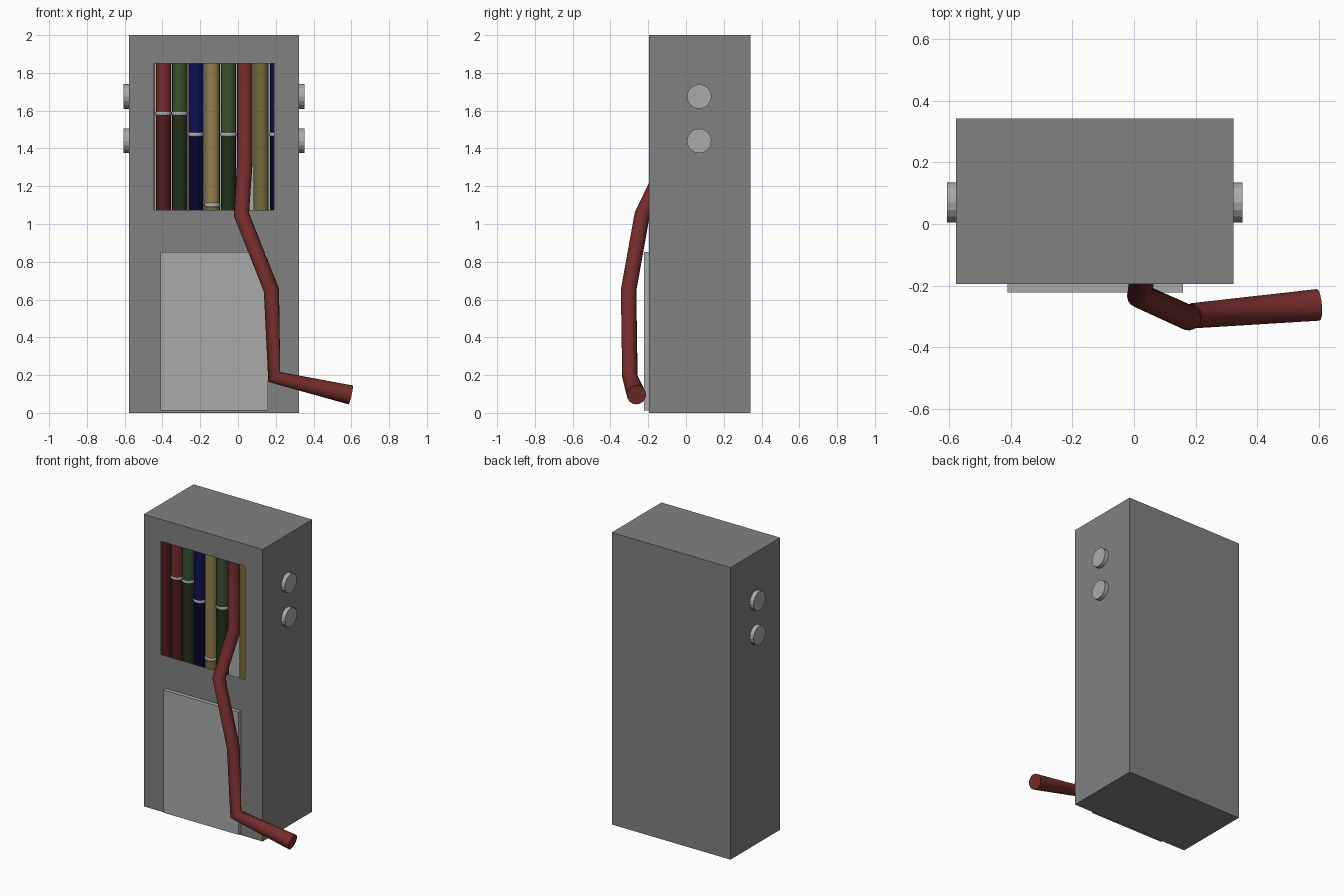
import bpy, bmesh, math
from mathutils import Matrix, Vector

if "Cube" in bpy.data.objects:
    bpy.data.objects.remove(bpy.data.objects["Cube"])


def material(name, rgb):
    m = bpy.data.materials.new(name)
    m.diffuse_color = (*rgb, 1)
    m.use_nodes = True
    m.node_tree.nodes["Principled BSDF"].inputs["Base Color"].default_value = m.diffuse_color
    return m


GREY = material("cabinet grey", (0.22, 0.22, 0.22))
LIGHT = material("light grey", (0.40, 0.40, 0.40))
BRIGHT = {"red": material("red", (0.18, 0.026, 0.026)),
          "green": material("green", (0.042, 0.085, 0.026)),
          "blue": material("blue", (0.005, 0.005, 0.085)),
          "yellow": material("yellow", (0.29, 0.21, 0.075))}
DARK = {"red": material("dark red", (0.085, 0.012, 0.012)),
        "green": material("dark green", (0.016, 0.032, 0.010)),
        "blue": material("dark blue", (0.002, 0.002, 0.028)),
        "yellow": material("dark yellow", (0.19, 0.145, 0.045))}


def add_object(name, bm, mat, smooth=False):
    me = bpy.data.meshes.new(name)
    bm.to_mesh(me)
    bm.free()
    ob = bpy.data.objects.new(name, me)
    bpy.context.collection.objects.link(ob)
    me.materials.append(mat)
    if smooth:
        bpy.ops.object.select_all(action='DESELECT')
        ob.select_set(True)
        bpy.context.view_layer.objects.active = ob
        bpy.ops.object.shade_smooth_by_angle(angle=math.radians(40))
    return ob


def box(name, lo, hi, mat):
    lo, hi = Vector(lo), Vector(hi)
    bm = bmesh.new()
    bmesh.ops.create_cube(bm, size=1, matrix=Matrix.Translation((lo + hi) / 2)
                          @ Matrix.Diagonal((*(hi - lo), 1)))
    return add_object(name, bm, mat)


def cylinder(name, centre, radius, length, mat, axis='Z', sides=16, smooth=True):
    rot = Matrix.Rotation(math.pi / 2, 4, 'Y') if axis == 'X' else Matrix()
    bm = bmesh.new()
    bmesh.ops.create_cone(bm, cap_ends=True, segments=sides, radius1=radius,
                          radius2=radius, depth=length,
                          matrix=Matrix.Translation(centre) @ rot)
    return add_object(name, bm, mat, smooth)


# Cabinet shell, its front face left open as a window
X0, X1, Y0, Y1, H = -0.577, 0.323, -0.195, 0.342, 2.0
bm = bmesh.new()
bmesh.ops.create_cube(bm, size=1,
                      matrix=Matrix.Translation(((X0 + X1) / 2, (Y0 + Y1) / 2, H / 2))
                      @ Matrix.Diagonal((X1 - X0, Y1 - Y0, H, 1)))
front = min(bm.faces, key=lambda f: f.calc_center_median().y)
corners = [v for v in front.verts]
bm.faces.remove(front)
mid = Vector(((X0 + X1) / 2, Y0, H / 2))
inner = [bm.verts.new((-0.445 if v.co.x < mid.x else 0.19, Y0,
                       1.075 if v.co.z < mid.z else 1.85)) for v in corners]
for i in range(4):
    j = (i + 1) % 4
    bm.faces.new((corners[i], corners[j], inner[j], inner[i]))
add_object("cabinet", bm, GREY)

# Pale backing behind the pipes, and lower door panel
box("window_backing", (-0.57, -0.045, 0.95), (0.315, -0.035, 1.96), LIGHT)
box("lower_panel", (-0.41, -0.222, 0.012), (0.158, -0.19, 0.852), LIGHT)

# Side buttons, two on each side
for side, x in (("left", X0 - 0.0145), ("right", X1 + 0.0145)):
    for level, z in (("upper", 1.675), ("lower", 1.44)):
        cylinder(f"{side}_{level}_button", (x, 0.07, z), 0.065, 0.029, LIGHT,
                 axis='X', smooth=False)

# Pipes: colour and height of the ring; darker below the ring
BOTTOM, TOP, PITCH, PIPE_Y = 1.0, 1.95, 0.0862, -0.092
PIPES = [("red", 1.95), ("red", 1.585), ("green", 1.585), ("blue", 1.473), ("yellow", 1.10),
         ("green", 1.473), None, ("yellow", 1.95), ("blue", 1.473)]
for i, pipe in enumerate(PIPES):
    if pipe is None:       # the loose cable hangs here
        continue
    colour, ring = pipe
    x = -0.481 + i * PITCH
    cylinder(f"pipe_{i}_lower", (x, PIPE_Y, (BOTTOM + ring) / 2), 0.040, ring - BOTTOM,
             DARK[colour])
    if ring < TOP:
        cylinder(f"pipe_{i}_upper", (x, PIPE_Y, (ring + TOP) / 2), 0.040, TOP - ring,
                 BRIGHT[colour])
        band = cylinder(f"pipe_{i}_ring", (x, PIPE_Y, ring), 0.0435, 0.026, LIGHT)
        bev = band.modifiers.new("round", 'BEVEL')
        bev.width, bev.segments = 0.009, 2

# Loose cable drooping out of the window
path = [(0.037, PIPE_Y, 1.95), (0.037, PIPE_Y, 1.34), (0.018, -0.232, 1.05),
        (0.177, -0.304, 0.65), (0.192, -0.297, 0.19), (0.597, -0.262, 0.095)]
cu = bpy.data.curves.new("loose_cable", 'CURVE')
cu.dimensions = '3D'
cu.bevel_depth = 0.041
cu.bevel_resolution = 6
cu.use_fill_caps = True
sp = cu.splines.new('POLY')
sp.points.add(len(path) - 1)
for p, co in zip(sp.points, path):
    p.co = (*co, 1)
sp.points[-1].radius = 1.25
cu.materials.append(BRIGHT["red"])
cable = bpy.data.objects.new("loose_cable", cu)
bpy.context.collection.objects.link(cable)
